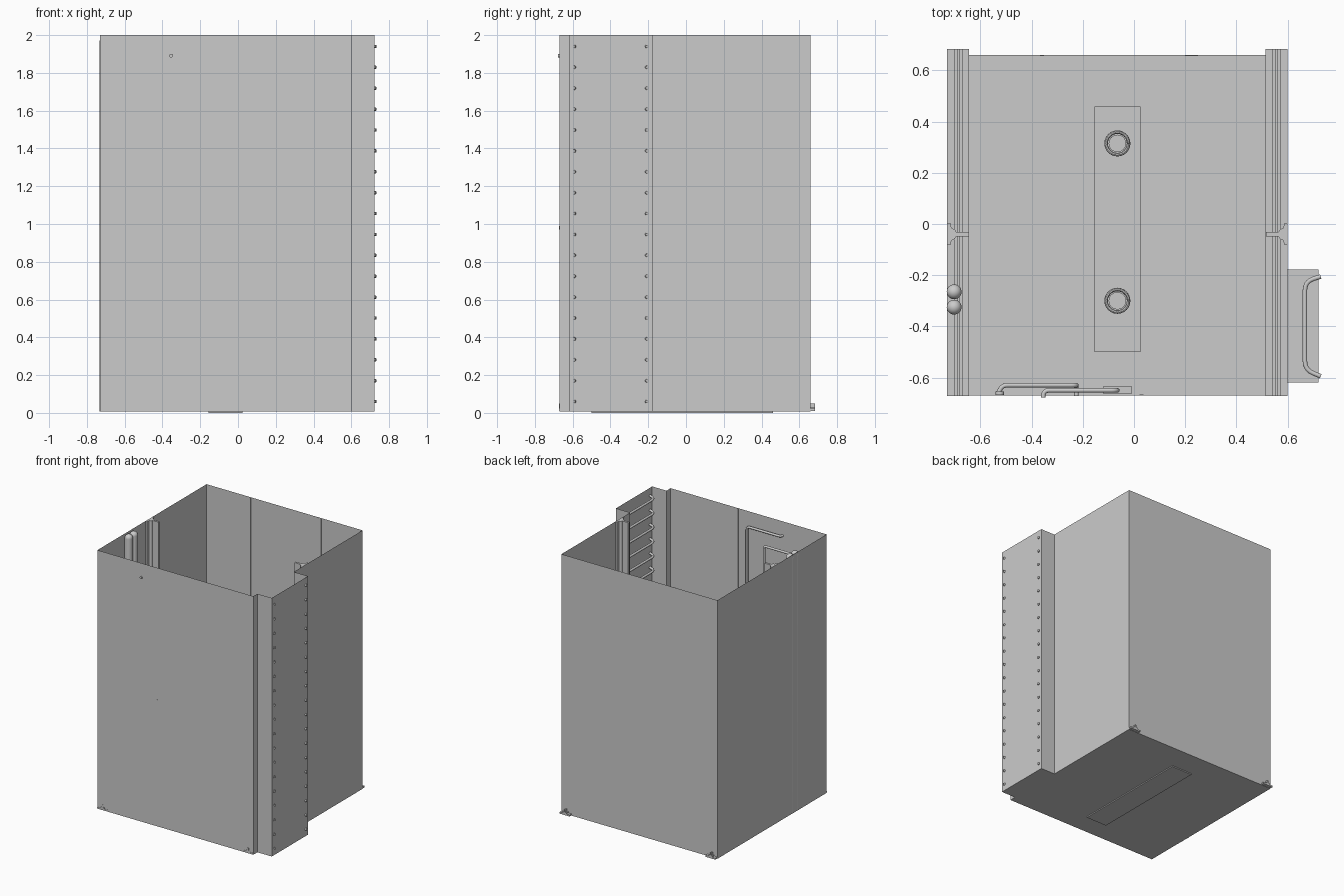
import bpy, bmesh, math
from mathutils import Vector

if "Cube" in bpy.data.objects:
    bpy.data.objects.remove(bpy.data.objects["Cube"])


def finish(name, bm, smooth=False):
    bmesh.ops.recalc_face_normals(bm, faces=bm.faces[:])
    me = bpy.data.meshes.new(name)
    bm.to_mesh(me)
    bm.free()
    ob = bpy.data.objects.new(name, me)
    bpy.context.collection.objects.link(ob)
    if smooth:
        bpy.context.view_layer.objects.active = ob
        ob.select_set(True)
        bpy.ops.object.shade_smooth_by_angle(angle=math.radians(40))
        ob.select_set(False)
    return ob


def prism(name, pts, direction, cap_end=True):
    """Extrude a closed 3D outline along a vector."""
    bm = bmesh.new()
    n = len(pts)
    a = [bm.verts.new(p) for p in pts]
    b = [bm.verts.new(Vector(p) + Vector(direction)) for p in pts]
    bm.faces.new(a)
    if cap_end:
        bm.faces.new(b)
    for i in range(n):
        bm.faces.new((a[i], a[(i + 1) % n], b[(i + 1) % n], b[i]))
    return finish(name, bm)


def box(name, x0, x1, y0, y1, z0, z1):
    return prism(name, [(x0, y0, z0), (x1, y0, z0), (x1, y1, z0), (x0, y1, z0)], (0, 0, z1 - z0))


def rounded(pts, r, steps=5):
    """Round the inner corners of a polyline with radius-like distance r."""
    pts = [Vector(p) for p in pts]
    out = [pts[0]]
    for p, c, q in zip(pts, pts[1:], pts[2:]):
        a = c + (p - c).normalized() * r
        b = c + (q - c).normalized() * r
        for i in range(steps + 1):
            t = i / steps
            out.append(a * (1 - t) ** 2 + c * 2 * t * (1 - t) + b * t * t)
    return out + [pts[-1]]


def tube(name, pts, r, sides=12):
    """Round tube swept along a path."""
    pts = [Vector(p) for p in pts]
    bm = bmesh.new()
    rings, u = [], None
    for i, p in enumerate(pts):
        t = (pts[min(i + 1, len(pts) - 1)] - pts[max(i - 1, 0)]).normalized()
        u = t.orthogonal() if u is None else u - t * u.dot(t)
        u.normalize()
        v = t.cross(u)
        angs = [2 * math.pi * k / sides for k in range(sides)]
        rings.append([bm.verts.new(p + (u * math.cos(a) + v * math.sin(a)) * r) for a in angs])
    for r0, r1 in zip(rings, rings[1:]):
        for k in range(sides):
            j = (k + 1) % sides
            bm.faces.new((r0[k], r0[j], r1[j], r1[k]))
    bm.faces.new(rings[0])
    bm.faces.new(rings[-1])
    return finish(name, bm, True)


L, R, F, B = -0.73, 0.60, -0.67, 0.66
FLOOR = 0.008

# Open-topped shaft shell with a ladder niche on the right wall
outline = [(L, F), (R, F), (R, -0.62), (0.722, -0.62), (0.722, -0.178), (R, -0.178), (R, B), (L, B)]
prism("shaft_shell", [(x, y, FLOOR) for x, y in outline], (0, 0, 2 - FLOOR), cap_end=False)

# U-shaped ladder rungs, ends poking through the niche wall
for i in range(18):
    z = 0.06 + i * (1.88 / 17)
    path = rounded([(0.73, -0.205, z), (0.668, -0.225, z), (0.668, -0.57, z), (0.73, -0.595, z)], 0.035)
    tube(f"ladder_rung_{i + 1}", path, 0.009)

# T-section guide rails: (distance from base, half width)
half = [(0, .043), (.012, .043), (.017, .024), (.03, .018), (.036, .008), (.085, .008)]
section = half + [(d, -w) for d, w in reversed(half)]
for side, x0, s in (("left", L, 1), ("right", R, -1)):
    prism(f"{side}_guide_rail", [(x0 + s * d, -0.04 + w, FLOOR) for d, w in section], (0, 0, 2 - FLOOR))
    # Lower rail lying on the floor along the wall, running out at the back
    xc = x0 + s * 0.043
    low = [(0, .043), (.012, .043), (.012, .016), (.022, .016), (.022, .005), (.04, .005)]
    low += [(d, -w) for d, w in reversed(low)]
    prism(f"{side}_floor_rail", [(xc + w, -0.672, 0.01 + d) for d, w in low], (0, 1.356, 0))

# Buffer base plate in the floor with two coil spring buffers
box("buffer_base", -0.155, 0.025, -0.50, 0.46, 0.0, 0.016)
for side, yc in (("front", -0.30), ("back", 0.315)):
    turns, n = 6, 24
    tube(f"{side}_buffer_spring",
         [(-0.065 + 0.044 * math.cos(2 * math.pi * k / n), yc + 0.044 * math.sin(2 * math.pi * k / n),
           0.022 + 0.16 * k / (turns * n)) for k in range(turns * n + 1)], 0.007, 8)
    tube(f"{side}_buffer_core", [(-0.065, yc, 0.016), (-0.065, yc, 0.06)], 0.034, 24)

# Twin vertical pipes with domed tops on the left wall
for i, y in enumerate((-0.265, -0.325)):
    steps = 8
    bm = bmesh.new()
    prof = [(0.029, FLOOR)] + [(0.029 * math.cos(a), 1.97 + 0.029 * math.sin(a))
                               for a in (math.pi / 2 * k / steps for k in range(steps + 1))]
    vs = [bm.verts.new((L + 0.027 + r, y, z)) for r, z in prof]
    es = [bm.edges.new(e) for e in zip(vs, vs[1:])]
    bmesh.ops.spin(bm, geom=vs + es, cent=(L + 0.027, y, 0), axis=(0, 0, 1), angle=2 * math.pi, steps=24)
    bmesh.ops.remove_doubles(bm, verts=bm.verts[:], dist=1e-5)
    finish(f"wall_pipe_{i + 1}", bm, True)

# Bent conduits on the inside of the front wall, with turned-out ends
tube("upper_conduit", rounded([(-0.355, -0.678, 1.89), (-0.355, -0.65, 1.89), (-0.065, -0.65, 1.89),
                               (-0.065, -0.65, 0.90)], 0.024), 0.009)
tube("lower_conduit", rounded([(-0.53, -0.66, 1.79), (-0.515, -0.63, 1.79), (-0.225, -0.63, 1.79),
                               (-0.225, -0.63, 0.98), (-0.225, -0.673, 0.98)], 0.02), 0.009)
tube("conduit_flange", [(-0.525, -0.669, 1.79), (-0.525, -0.655, 1.79)], 0.017, 16)
box("junction_box", -0.12, -0.01, -0.665, -0.633, 0.80, 0.95)

# Thin cable strips on the front and back walls
for name, x, w, y in (("front_cable_strip", 0.03, 0.016, F + 0.002),
                      ("back_cable_strip", -0.36, 0.016, B - 0.004),
                      ("back_cable_duct", 0.225, 0.05, B - 0.004)):
    box(name, x - w / 2, x + w / 2, y, y + 0.002, FLOOR, 1.999)
